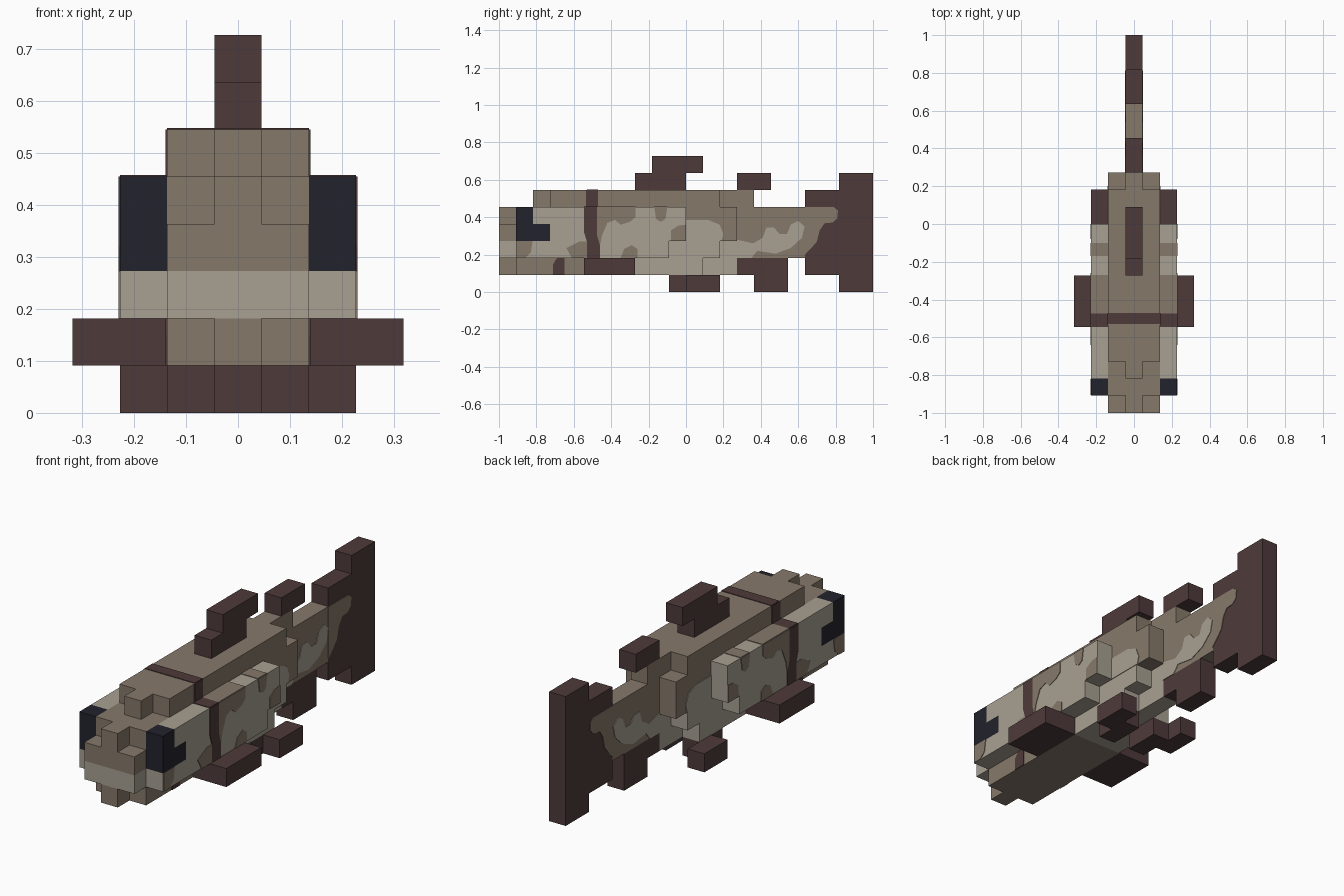
import bpy, bmesh
from mathutils import Vector

if "Cube" in bpy.data.objects:
    bpy.data.objects.remove(bpy.data.objects["Cube"], do_unlink=True)

U = 1 / 11  # size of one building block
T = 0.003   # how far painted plates stand out


def linear(c):
    c /= 255
    return c / 12.92 if c <= 0.04045 else ((c + 0.055) / 1.055) ** 2.4


def material(name, rgb):
    col = tuple(linear(c) for c in rgb) + (1,)
    m = bpy.data.materials.new(name)
    m.use_nodes = True
    m.diffuse_color = col
    m.node_tree.nodes["Principled BSDF"].inputs["Base Color"].default_value = col
    return m


TAN, LIGHT, DARK, EYE = range(4)
MATS = [material("tan_brown", (134, 121, 106)), material("pale_grey_tan", (168, 160, 146)),
        material("dark_fin_brown", (78, 58, 58)), material("eye_black", (34, 34, 45))]


def finish(name, bm, mats):
    bmesh.ops.recalc_face_normals(bm, faces=bm.faces)
    me = bpy.data.meshes.new(name)
    bm.to_mesh(me)
    bm.free()
    for m in mats:
        me.materials.append(m)
    ob = bpy.data.objects.new(name, me)
    bpy.context.collection.objects.link(ob)
    return ob


def corner(p):
    return Vector(((p[0] - 0.5) * U, -1 + p[1] * U, p[2] * U))


def fill(cells, cols, j, k, mat):
    """Fill blocks: listed columns (x), ranges j (y) and k (z)."""
    for c in cols:
        for y in range(*j):
            for z in range(*k):
                cells[c, y, z] = mat


def blocks(name, cells):
    """Skin a set of blocks with outer faces only, then merge flat areas."""
    bm = bmesh.new()
    for cell, mat in cells.items():
        for axis in range(3):
            for side in (0, 1):
                n = list(cell)
                n[axis] += 2 * side - 1
                if tuple(n) in cells:
                    continue
                a, b = (axis + 1) % 3, (axis + 2) % 3
                quad = []
                for da, db in ((0, 0), (1, 0), (1, 1), (0, 1)):
                    p = list(cell)
                    p[axis] += side
                    p[a] += da
                    p[b] += db
                    quad.append(bm.verts.new(corner(p)))
                f = bm.faces.new(quad if side else quad[::-1])
                f.material_index = mat
    bmesh.ops.remove_doubles(bm, verts=bm.verts, dist=1e-4)
    bmesh.ops.dissolve_limit(bm, angle_limit=0.01, verts=bm.verts, edges=bm.edges,
                             delimit={'MATERIAL'})
    return finish(name, bm, MATS)


def plate(name, mat, x, pts):
    """Thin painted patch on both sides at |x|; pts are (y, z)."""
    for s, label in ((1, "left"), (-1, "right")):
        bm = bmesh.new()
        f = bm.faces.new([bm.verts.new((s * (x - T), y, z)) for y, z in pts])
        new = bmesh.ops.extrude_face_region(bm, geom=[f])["geom"]
        bmesh.ops.translate(bm, vec=(s * 2 * T, 0, 0),
                            verts=[v for v in new if isinstance(v, bmesh.types.BMVert)])
        finish(f"{label}_{name}", bm, [MATS[mat]])


def top_plate(name, mat, x0, x1, y0, y1, z):
    """Thin painted patch on an upward face."""
    bm = bmesh.new()
    bmesh.ops.create_cube(bm, size=1)
    bmesh.ops.scale(bm, vec=(x1 - x0, y1 - y0, 2 * T), verts=bm.verts)
    bmesh.ops.translate(bm, vec=((x0 + x1) / 2, (y0 + y1) / 2, z), verts=bm.verts)
    finish(name, bm, [MATS[mat]])


# Body: stepped core, per layer (height, middle y range, side y range)
body = {}
for k, mid, side in ((1, (0, 14), (1, 12)), (2, (0, 18), (0, 13)), (3, (0, 18), (0, 14)),
                     (4, (0, 18), (1, 14)), (5, (2, 15), (3, 13))):
    fill(body, [0], mid, (k, k + 1), TAN)
    fill(body, [-1, 1], side, (k, k + 1), TAN)
for cell in body:
    c, j, k = cell
    if (k == 1 and j >= 8) or (k == 2 and (j == 0 or 9 <= j < 14)):
        body[cell] = LIGHT
# Flanks and eyes
fill(body, [-2, 2], (1, 10), (2, 3), LIGHT)
fill(body, [-2, 2], (1, 11), (3, 5), LIGHT)
fill(body, [-2, 2], (1, 2), (3, 5), EYE)
fill(body, [-2, 2], (2, 3), (3, 4), EYE)
blocks("body", body)

# Fins along the middle: (name, [(y range, z range), ...])
for name, parts in (
        ("front_dorsal_fin", [((8, 11), (6, 7)), ((9, 12), (7, 8))]),
        ("rear_dorsal_fin", [((14, 16), (6, 7))]),
        ("anal_fin", [((14, 17), (1, 2)), ((15, 17), (0, 1))]),
        ("tail_fin", [((18, 20), (1, 6)), ((20, 22), (0, 7))])):
    cells = {}
    for j, k in parts:
        fill(cells, [0], j, k, DARK)
    blocks(name, cells)

# Paired fins
for s, label in ((1, "left"), (-1, "right")):
    pectoral, pelvic = {}, {}
    fill(pectoral, [2 * s, 3 * s], (5, 8), (1, 2), DARK)
    fill(pelvic, [s], (10, 12), (0, 1), DARK)
    fill(pelvic, [2 * s], (11, 13), (0, 1), DARK)
    blocks(f"{label}_pectoral_fin", pectoral)
    blocks(f"{label}_pelvic_fin", pelvic)

# Painted patches on the flanks
FX, CX, TX = 2.5 * U, 1.5 * U, 0.5 * U
Z2, Z3, Z5, Z6 = 2 * U, 3 * U, 5 * U, 6 * U
plate("flank_band", DARK, FX, [(-0.545, Z5), (-0.475, Z5), (-0.475, 0.3), (-0.46, 0.25),
                               (-0.46, Z2), (-0.53, Z2), (-0.53, 0.27), (-0.545, 0.32)])
plate("shoulder_patch", TAN, FX, [(-0.475, Z5), (-0.27, Z5), (-0.27, 0.40), (-0.3, 0.375),
                                  (-0.35, 0.36), (-0.38, 0.385), (-0.42, 0.37),
                                  (-0.45, 0.3), (-0.46, 0.25), (-0.475, 0.3)])
plate("upper_spot", TAN, FX, [(-0.17, Z5), (-0.1, Z5), (-0.11, 0.39), (-0.135, 0.375),
                              (-0.16, 0.39)])
plate("rear_spot", TAN, FX, [(-0.08, Z3), (0, Z3), (0, 0.36), (-0.04, 0.355), (-0.08, 0.33)])
plate("cheek_patch", TAN, FX, [(-0.64, 0.235), (-0.57, 0.27), (-0.53, 0.27), (-0.53, Z2),
                               (-0.61, Z2)])
plate("eye_patch", TAN, FX, [(-0.905, Z3), (-0.82, Z3), (-0.83, 0.21), (-0.86, Z2),
                             (-0.905, Z2)])
plate("belly_spot", TAN, FX, [(-0.35, Z2), (-0.33, 0.23), (-0.29, 0.25), (-0.26, 0.23),
                              (-0.26, Z2)])

# Painted patches on the core and tail
plate("back_band", DARK, CX, [(-0.535, Z5), (-0.535, Z6), (-0.47, Z6), (-0.47, Z5)])
plate("chin_band", DARK, CX, [(-0.71, U), (-0.71, 0.15), (-0.69, Z2), (-0.65, Z2), (-0.65, U)])
plate("waist_patch", LIGHT, CX, [(0, Z3), (0, 0.385), (0.12, 0.385), (0.18, 0.36),
                                 (0.2, 0.31), (0.19, Z3)])
plate("tail_patch", LIGHT, TX, [(0.27, Z2), (0.35, Z2), (0.38, 0.22), (0.48, 0.205),
                                (0.56, 0.235), (0.62, 0.29), (0.634, 0.35), (0.6, 0.38),
                                (0.56, 0.36), (0.54, 0.31), (0.5, 0.31), (0.47, 0.345),
                                (0.43, 0.345), (0.41, 0.29), (0.36, 0.26), (0.27, 0.28)])
plate("tail_root", TAN, TX, [(0.636, Z5), (0.79, Z5), (0.812, 0.435), (0.81, 0.395),
                             (0.785, 0.372), (0.74, 0.367), (0.715, 0.33), (0.7, 0.27),
                             (0.67, 0.235), (0.636, 0.2)])

# Painted strips on upward faces
top_plate("back_band_top", DARK, -CX, CX, -0.53, -0.47, Z6)
for s, label in ((1, "left"), (-1, "right")):
    x0, x1 = sorted((s * CX, s * FX))
    top_plate(f"{label}_flank_band_top", DARK, x0, x1, -0.545, -0.475, Z5)
    top_plate(f"{label}_shoulder_top", TAN, x0, x1, -0.475, -0.27, Z5)
    top_plate(f"{label}_upper_spot_top", TAN, x0, x1, -0.17, -0.1, Z5)
